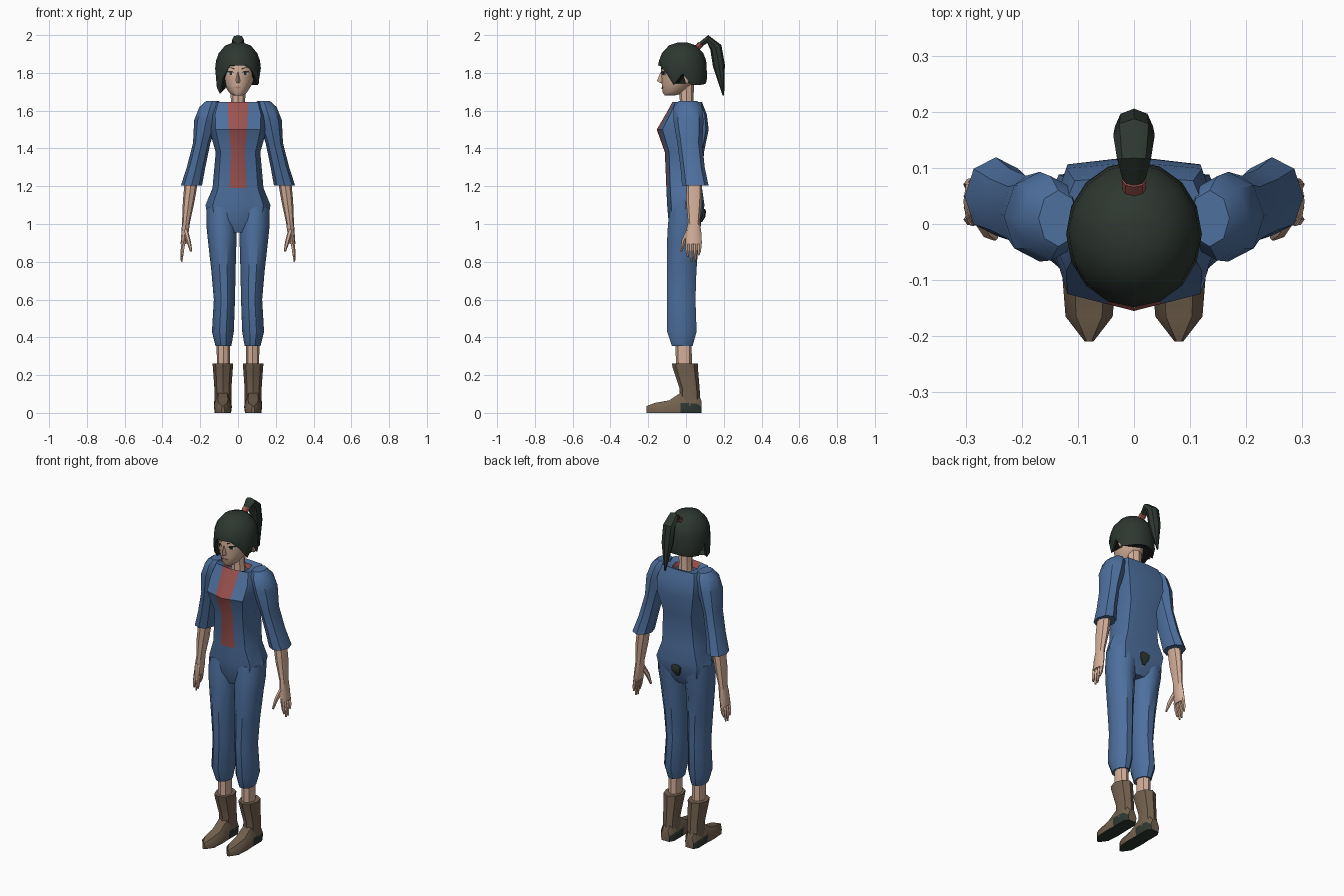
import bpy, bmesh, math
from mathutils import Vector
from mathutils.bvhtree import BVHTree


def material(name, r, g, b):
    m = bpy.data.materials.new(name)
    m.diffuse_color = (r, g, b, 1)
    return m


BLUE = material("blue cloth", 0.075, 0.16, 0.34)
RED = material("red trim", 0.33, 0.085, 0.08)
HAIR = material("dark hair", 0.027, 0.038, 0.030)
SKIN = material("skin", 0.66, 0.43, 0.32)
BROWN = material("boot leather", 0.17, 0.12, 0.078)
WHITE = material("eye white", 0.75, 0.70, 0.66)
LIP = material("lip", 0.42, 0.20, 0.16)


def finish(name, bm, mats, mirror=False, angle=40):
    bmesh.ops.recalc_face_normals(bm, faces=bm.faces)
    me = bpy.data.meshes.new(name)
    bm.to_mesh(me)
    bm.free()
    for m in mats:
        me.materials.append(m)
    me.shade_smooth()
    me.set_sharp_from_angle(angle=math.radians(angle))
    ob = bpy.data.objects.new(name, me)
    bpy.context.collection.objects.link(ob)
    if mirror:
        ob.modifiers.new("mirror", "MIRROR").use_mirror_merge = False
    return ob


def loft(name, rings, mats, rule=None, mirror=False, caps=True, angle=40):
    """Skin a list of point rings; rule(ring, column) picks the material."""
    bm = bmesh.new()
    rows = [[bm.verts.new(p) for p in r] for r in rings]
    n = len(rows[0])
    for i in range(len(rows) - 1):
        for j in range(n):
            k = (j + 1) % n
            f = bm.faces.new((rows[i][j], rows[i][k], rows[i + 1][k], rows[i + 1][j]))
            f.material_index = rule(i, j) if rule else 0
    if caps:
        bm.faces.new(rows[0])
        bm.faces.new(rows[-1])
    return finish(name, bm, mats, mirror, angle)


def oval(z, cx, cy, rx, ry, n=8, tilt=0):
    pts = []
    for k in range(n):
        a = 2 * math.pi * k / n
        pts.append((cx + rx * math.cos(a), cy + ry * math.sin(a), z + tilt * math.cos(a)))
    return pts


def section(z, w, s, yf, yb, d1, d2, db):
    """Symmetric body cross-section with a front ridge and a centre strip."""
    t = yb - yf
    half = [(0, yf), (s, yf + d1 * t), (0.78 * w, yf + d2 * t), (w, (yf + yb) / 2),
            (0.78 * w, yb - db * t), (0, yb)]
    full = half + [(-x, y) for x, y in half[4:0:-1]]
    return [(x, y, z) for x, y in full]


def tube(path, n=8):
    """Rings across a path of (point, side radius, depth radius)."""
    rings = []
    for i, (p, rx, rd) in enumerate(path):
        a = Vector(path[max(i - 1, 0)][0])
        b = Vector(path[min(i + 1, len(path) - 1)][0])
        t = (b - a).normalized()
        u = Vector((1, 0, 0))
        u = (u - t * u.dot(t)).normalized()
        v = t.cross(u)
        rings.append([Vector(p) + u * rx * math.cos(2 * math.pi * k / n)
                      + v * rd * math.sin(2 * math.pi * k / n) for k in range(n)])
    return rings


# Tunic and hips, with the red strip down the front and the red neckline
body = [(0.955, 0.03, 0.012, -0.07, 0.055), (1.02, 0.158, 0.04, -0.093, 0.085),
        (1.10, 0.172, 0.04, -0.100, 0.098), (1.19, 0.135, 0.045, -0.104, 0.085),
        (1.38, 0.118, 0.037, -0.112, 0.095), (1.50, 0.152, 0.048, -0.155, 0.12),
        (1.58, 0.155, 0.052, -0.108, 0.11), (1.645, 0.135, 0.055, -0.072, 0.085),
        (1.635, 0.072, 0.050, -0.064, 0.058), (1.61, 0.062, 0.040, -0.052, 0.05)]
loft("tunic", [section(*b, 0.045, 0.11, 0.05) for b in body], [BLUE, RED],
     lambda i, j: 1 if i == 8 or (i > 2 and j in (0, 9)) else 0)

# Dark patch at the seat
loft("seat_patch", [section(z, w, 0.4 * w, 0.05, y, 0.05, 0.1, 0.1) for z, w, y in
                    [(1.01, 0.012, 0.085), (1.04, 0.032, 0.104), (1.07, 0.034, 0.105),
                     (1.08, 0.02, 0.10)]], [HAIR])

# Sleeves
loft("sleeve", [oval(*r) for r in [
    (1.650, 0.135, 0.010, 0.035, 0.050), (1.620, 0.148, 0.010, 0.056, 0.075),
    (1.550, 0.168, 0.013, 0.064, 0.080), (1.430, 0.192, 0.020, 0.046, 0.066),
    (1.300, 0.222, 0.035, 0.049, 0.064), (1.205, 0.246, 0.049, 0.056, 0.070)]],
    [BLUE], mirror=True)

# Forearm and palm
loft("forearm", [oval(*r) for r in [
    (1.25, 0.244, 0.044, 0.036, 0.042), (1.12, 0.261, 0.043, 0.031, 0.042),
    (1.01, 0.275, 0.042, 0.021, 0.031), (0.95, 0.281, 0.040, 0.019, 0.042),
    (0.895, 0.289, 0.040, 0.015, 0.044)]], [SKIN], mirror=True)

# Fingers and thumb
for i, tip in enumerate((0.825, 0.800, 0.803, 0.835)):
    y = 0.008 + 0.021 * i
    loft("finger_%d" % (i + 1), tube([((0.287, y, 0.91), 0.011, 0.011),
                                     ((0.294, y, 0.86), 0.010, 0.010),
                                     ((0.298, y * 0.9 + 0.003, tip), 0.005, 0.005)], 5),
         [SKIN], mirror=True)
loft("thumb", tube([((0.278, 0.015, 0.965), 0.013, 0.016), ((0.262, -0.012, 0.91), 0.012, 0.013),
                    ((0.248, -0.024, 0.855), 0.006, 0.006)], 6), [SKIN], mirror=True)

# Trouser legs
loft("trouser_leg", [oval(*r, 10) for r in [
    (1.09, 0.088, 0.000, 0.080, 0.088), (1.00, 0.087, -0.008, 0.081, 0.092),
    (0.92, 0.084, -0.016, 0.076, 0.088), (0.75, 0.077, -0.023, 0.064, 0.082),
    (0.60, 0.072, -0.025, 0.056, 0.079), (0.43, 0.080, -0.022, 0.058, 0.082),
    (0.355, 0.077, -0.020, 0.042, 0.058)]], [BLUE], mirror=True)

# Shins
loft("shin", [oval(*r) for r in [(0.40, 0.077, -0.014, 0.036, 0.043),
                                 (0.22, 0.078, -0.010, 0.034, 0.042)]], [SKIN], mirror=True)

# Boot shafts
loft("boot_shaft", [oval(*r, 8) for r in [
    (0.262, 0.080, -0.006, 0.055, 0.069), (0.240, 0.080, -0.004, 0.053, 0.067),
    (0.130, 0.080, 0.019, 0.045, 0.053), (0.040, 0.080, 0.020, 0.046, 0.058)]],
    [BROWN], mirror=True)

# Pointed boot feet, dark underneath
foot = []
for y, w, h in [(0.082, 0.028, 0.065), (0.055, 0.045, 0.10), (-0.03, 0.045, 0.105),
                (-0.09, 0.048, 0.066), (-0.165, 0.042, 0.053), (-0.209, 0.008, 0.036)]:
    foot.append([(0.08 + x * w, y, z * h) for x, z in
                 [(-0.9, 0), (0.9, 0), (1, 0.5), (0.55, 1), (-0.55, 1), (-1, 0.5)]])
loft("boot_foot", foot, [BROWN, HAIR],
     lambda i, j: 1 if j == 0 or (i < 2 and j in (1, 5)) else 0, mirror=True)

# Neck
loft("neck", [oval(*r) for r in [(1.58, 0, 0.005, 0.045, 0.042), (1.65, 0, 0.004, 0.038, 0.036),
                                 (1.74, 0, 0.000, 0.040, 0.042)]], [SKIN])

# Head
head = loft("head", [section(z, w, 0.4 * w, f, b, 0.05, 0.2, 0.2) for z, w, f, b in [
    (1.680, 0.024, -0.112, -0.060), (1.695, 0.046, -0.123, -0.010), (1.735, 0.072, -0.128, 0.040),
    (1.780, 0.090, -0.131, 0.070), (1.840, 0.100, -0.134, 0.088), (1.900, 0.085, -0.110, 0.080),
    (1.935, 0.040, -0.060, 0.040)]], [SKIN], angle=50)

# Nose
loft("nose", [[(-w, -0.122, z), (0, y, z), (w, -0.122, z), (0, -0.11, z)] for z, w, y in
              [(1.805, 0.007, -0.134), (1.758, 0.014, -0.154), (1.747, 0.010, -0.136)]], [SKIN])

# Ears
loft("ear", [oval(z, 0.100, 0.005, 0.010, r, 6) for z, r in
             [(1.745, 0.008), (1.775, 0.018), (1.81, 0.022), (1.825, 0.012)]], [SKIN], mirror=True)

# Face details: thin plates laid on the head
bm = bmesh.new()
bm.from_mesh(head.data)
face_tree = BVHTree.FromBMesh(bm)
bm.free()


def plate(name, outline, mat, lift, mirror=True):
    bm = bmesh.new()
    verts = []
    for x, z in outline:
        hit = face_tree.ray_cast(Vector((x, -1, z)), Vector((0, 1, 0)))[0]
        verts.append(bm.verts.new((x, hit.y - lift, z)))
    bm.faces.new(verts)
    bm.normal_update()
    for f in bm.faces:
        if f.normal.y > 0:
            f.normal_flip()
    ext = bmesh.ops.extrude_face_region(bm, geom=bm.faces[:])
    bmesh.ops.translate(bm, vec=(0, 0.004, 0),
                        verts=[v for v in ext["geom"] if isinstance(v, bmesh.types.BMVert)])
    finish(name, bm, [mat], mirror)


plate("eye", [(0.022, 1.790), (0.050, 1.790), (0.056, 1.803), (0.026, 1.803)], WHITE, 0.002)
plate("iris", [(0.032, 1.790), (0.044, 1.790), (0.045, 1.803), (0.031, 1.803)], HAIR, 0.004)
plate("lash", [(0.020, 1.797), (0.028, 1.802), (0.060, 1.803), (0.058, 1.811), (0.030, 1.810)],
      HAIR, 0.004)
plate("brow", [(0.018, 1.818), (0.058, 1.829), (0.045, 1.832), (0.018, 1.824)], HAIR, 0.003)
plate("mouth", [(-0.019, 1.722), (0, 1.716), (0.019, 1.722), (0.006, 1.727), (-0.006, 1.727)],
      LIP, 0.003, mirror=False)

# Hair cap: columns run from the crown to a hem that varies round the head
hem = [1.850, 1.835, 1.800, 1.735, 1.795, 1.735, 1.735, 1.740, 1.745]
levels = [(1.960, 0.22), (1.945, 0.56), (1.905, 0.84), (1.865, 0.96)]
cap = [[] for _ in range(6)]
for k in range(16):
    a = 2 * math.pi * k / 16
    low = hem[min(k, 16 - k)]
    if k in (13, 14):               # longer lock on one side
        low = {13: 1.69, 14: 1.77}[k]
    cols = levels + [(min(1.84, low + 0.03), 1.0), (low, 0.95 if low > 1.7 else 0.86)]
    for row, (z, s) in zip(cap, cols):
        row.append((0.121 * s * math.sin(a), -0.018 - 0.130 * s * math.cos(a), z))
inner = [(x * 0.88, -0.018 + (y + 0.018) * 0.88, z + 0.01) for x, y, z in cap[-1]]
loft("hair_cap", cap + [inner], [HAIR], angle=35)

# Ponytail and its tie
loft("hair_tie", tube([((0, 0.052, 1.925), 0.020, 0.016), ((0, 0.078, 1.952), 0.022, 0.017)]), [RED])
loft("ponytail", tube([((0, 0.070, 1.945), 0.018, 0.013), ((0, 0.115, 1.979), 0.030, 0.021),
                       ((0, 0.158, 1.935), 0.037, 0.032), ((0, 0.174, 1.840), 0.034, 0.032),
                       ((0, 0.198, 1.680), 0.004, 0.004)]), [HAIR])
